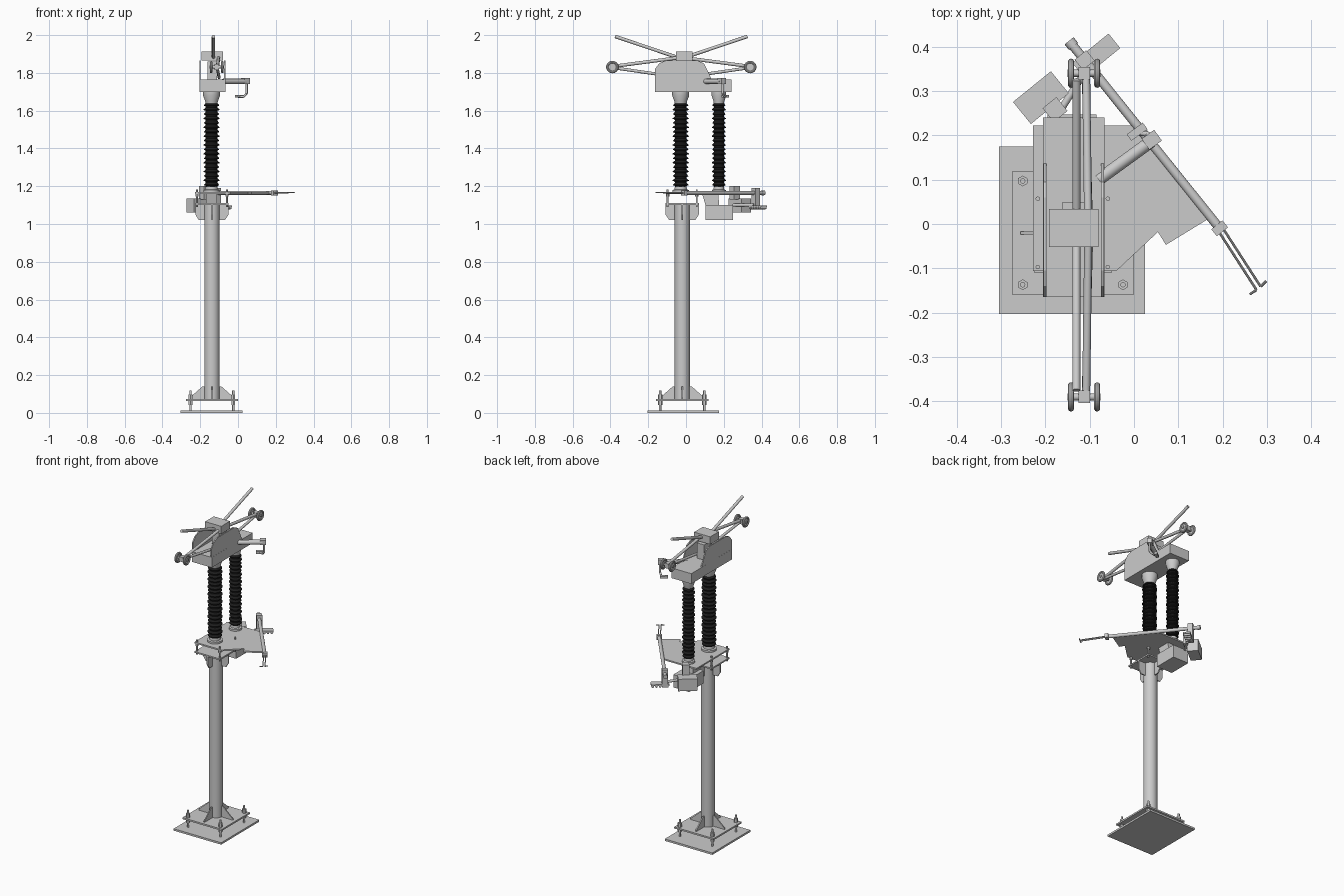
import bpy, bmesh, math
from mathutils import Vector, Matrix

if "Cube" in bpy.data.objects:
    bpy.data.objects.remove(bpy.data.objects["Cube"])

CX, CY = -0.138, -0.02          # column axis
BLACK = bpy.data.materials.new("black_polymer")
BLACK.diffuse_color = (0.012, 0.012, 0.012, 1)
BLACK.use_nodes = True
BLACK.node_tree.nodes["Principled BSDF"].inputs["Base Color"].default_value = BLACK.diffuse_color


def finish(name, bm, smooth=False, mat=None):
    bmesh.ops.recalc_face_normals(bm, faces=bm.faces)
    me = bpy.data.meshes.new(name)
    bm.to_mesh(me)
    bm.free()
    ob = bpy.data.objects.new(name, me)
    bpy.context.collection.objects.link(ob)
    if mat:
        me.materials.append(mat)
    if smooth:
        bpy.ops.object.select_all(action='DESELECT')
        ob.select_set(True)
        bpy.context.view_layer.objects.active = ob
        bpy.ops.object.shade_smooth_by_angle(angle=math.radians(35))
    return ob


def box(name, c, s, rot=0):
    bm = bmesh.new()
    m = Matrix.Translation(c) @ Matrix.Rotation(math.radians(rot), 4, 'Z') @ Matrix.Diagonal((*s, 1))
    bmesh.ops.create_cube(bm, size=1, matrix=m)
    return finish(name, bm)


def rod(name, a, b, r, seg=20):
    a, b = Vector(a), Vector(b)
    d = b - a
    m = Matrix.Translation((a + b) / 2) @ d.to_track_quat('Z', 'Y').to_matrix().to_4x4()
    bm = bmesh.new()
    bmesh.ops.create_cone(bm, cap_ends=True, segments=seg, radius1=r, radius2=r, depth=d.length, matrix=m)
    return finish(name, bm, seg > 8)


def lathe(name, prof, x, y, seg=36, mat=None):
    bm = bmesh.new()
    rings = [[bm.verts.new((x + r * math.cos(2 * math.pi * i / seg),
                            y + r * math.sin(2 * math.pi * i / seg), z)) for i in range(seg)] for r, z in prof]
    for p, q in zip(rings, rings[1:]):
        for i in range(seg):
            j = (i + 1) % seg
            bm.faces.new((p[i], p[j], q[j], q[i]))
    bm.faces.new(rings[0])
    bm.faces.new(rings[-1])
    return finish(name, bm, True, mat)


def plate(name, pts, origin, u, v, t):
    # flat outline in the u/v plane, thickened evenly about the plane
    o, u, v = Vector(origin), Vector(u), Vector(v)
    n = u.cross(v).normalized()
    bm = bmesh.new()
    f = bm.faces.new([bm.verts.new(o + u * p + v * q - n * t / 2) for p, q in pts])
    g = bmesh.ops.extrude_face_region(bm, geom=[f])
    bmesh.ops.translate(bm, vec=n * t, verts=[e for e in g['geom'] if isinstance(e, bmesh.types.BMVert)])
    return finish(name, bm)


X, Y, Z = (1, 0, 0), (0, 1, 0), (0, 0, 1)

# foot: ground plate, raised base plate, anchor bolts
box("ground_plate", (-0.14, -0.014, 0.006), (0.33, 0.378, 0.012))
box("base_plate", (CX, CY, 0.068), (0.275, 0.277, 0.01))
for sx in (-1, 1):
    for sy in (-1, 1):
        x, y = CX + sx * 0.113, CY + sy * 0.117
        rod("anchor_bolt", (x, y, 0.01), (x, y, 0.118), 0.006, 12)
        for z0, z1 in ((0.042, 0.063), (0.073, 0.098)):
            rod("anchor_nut", (x, y, z0), (x, y, z1), 0.012, 6)

# column with foot gussets and head gussets
rod("column", (CX, CY, 0.07), (CX, CY, 1.105), 0.04, 40)
for d in (X, Y, (-1, 0, 0), (0, -1, 0)):
    plate("foot_gusset", [(0.035, 0.073), (0.118, 0.073), (0.118, 0.08), (0.05, 0.14), (0.035, 0.14)],
          (CX, CY, 0), d, Z, 0.007)
    plate("head_gusset", [(0.035, 1.105), (0.088, 1.105), (0.088, 1.05), (0.07, 1.022), (0.035, 1.022)],
          (CX, CY, 0), d, Z, 0.007)
box("head_plate", (CX, CY, 1.106), (0.176, 0.178, 0.009))

# platform plate carried on four studs
outline = [(-0.228, 0.222), (-0.228, -0.106), (-0.04, -0.106), (0.054, -0.018), (0.072, -0.047),
           (0.167, 0.011), (0.014, 0.222)]
plate("platform_plate", outline, (0, 0, 1.164), X, Y, 0.009)
for sx in (-1, 1):
    for sy in (-1, 1):
        x, y = CX + sx * 0.079, CY + sy * 0.077
        rod("platform_stud", (x, y, 1.09), (x, y, 1.182), 0.005, 12)
        rod("platform_nut", (x, y, 1.145), (x, y, 1.159), 0.009, 6)

# insulators: ribbed black bodies with metal flanges and caps
for name, y, r in (("main", -0.028, 0.043), ("rear", 0.174, 0.037)):
    n, z0, z1 = 19, 1.195, 1.64
    p = (z1 - z0) / n
    prof = []
    for i in range(n):
        z = z0 + i * p
        k = r if i % 2 else r * 0.93
        prof += [(r * 0.72, z), (r * 0.74, z + 0.3 * p), (k, z + 0.42 * p), (k, z + 0.56 * p), (r * 0.74, z + 0.95 * p)]
    lathe(name + "_insulator", prof, -0.14, y, 32, BLACK)
    lathe(name + "_flange", [(r, 1.168), (r, 1.18), (r * 0.75, 1.183), (r * 0.72, 1.2)], -0.14, y)
    lathe(name + "_cap", [(r * 0.72, 1.635), (r * 0.78, 1.65), (r * 1.05, 1.68), (r * 1.05, 1.702)], -0.14, y)

# head housing: tray, two side panels, top block
box("housing_tray", (-0.136, 0.038, 1.732), (0.138, 0.405, 0.064))
panel = [(-0.165, 1.70), (-0.165, 1.82), (-0.14, 1.852), (-0.105, 1.866), (0.06, 1.866),
         (0.095, 1.85), (0.115, 1.81), (0.137, 1.764), (0.137, 1.70)]
for x in (-0.201, -0.071):
    plate("housing_panel", panel, (x, 0, 0), Y, Z, 0.007)
box("top_block", (-0.136, -0.009, 1.889), (0.112, 0.086, 0.048))
box("inner_block", (-0.136, 0.01, 1.81), (0.05, 0.08, 0.10))

# swing arms, mirrored front to back about the arm centre
AY = -0.025
for s in (-1, 1):
    rod("upper_arm", (-0.13, AY, 1.875), (-0.13, AY + s * 0.35, 1.993), 0.009)
    ry = AY + s * 0.365
    rod("link_high", (-0.103, AY, 1.882), (-0.108, ry, 1.834), 0.009)
    rod("link_low", (-0.10, AY, 1.775), (-0.11, ry, 1.828), 0.008)
    box("roller_block", (-0.1125, ry, 1.831), (0.026, 0.028, 0.03))
    rod("roller_axle", (-0.15, ry, 1.831), (-0.075, ry, 1.831), 0.008)
    for x in (-0.142, -0.083):
        bpy.ops.mesh.primitive_torus_add(major_radius=0.026, minor_radius=0.007, major_segments=32, minor_segments=10,
                                         location=(x, ry, 1.831), rotation=(0, math.pi / 2, 0))
        bpy.context.object.name = "roller_rim"
        bpy.ops.object.shade_smooth_by_angle(angle=math.radians(35))
        rod("roller_disc", (x - 0.003, ry, 1.831), (x + 0.003, ry, 1.831), 0.025, 28)

# terminal arm with hanging contact hook
rod("terminal_arm", (-0.08, 0.1, 1.755), (0.04, 0.187, 1.755), 0.014)
box("terminal_end", (0.04, 0.19, 1.757), (0.035, 0.03, 0.03), 36)
hook = [(0.046, 0.193, 1.765), (0.046, 0.193, 1.69), (0.03, 0.203, 1.674), (0.0, 0.207, 1.674)]
for a, b in zip(hook, hook[1:]):
    rod("contact_hook", a, b, 0.006, 12)
box("contact_foot", (0.007, 0.208, 1.676), (0.045, 0.018, 0.014), 36)

# blade rod lying beside the platform, with forked tip
A, B = Vector((-0.144, 0.41, 1.165)), Vector((0.195, -0.012, 1.165))
D = (B - A).normalized()
S = Vector((-D.y, D.x, 0))
rod("blade_rod", A, B, 0.0105)
rod("blade_end_ring", A - D * 0.004, A + D * 0.012, 0.013)
box("blade_collar", B - D * 0.003, (0.032, 0.02, 0.026), math.degrees(math.atan2(S.y, S.x)))
for s in (-1, 1):
    tip = Vector((0.281, -0.145, 1.166)) + S * s * 0.006
    rod("fork_prong", B + S * s * 0.006, tip, 0.003, 10)
    rod("fork_tip", tip, tip + S * s * 0.018 - D * 0.002, 0.003, 10)

# blade pivot post, cross bar and its row of contact fingers
box("pivot_post", A + D * 0.052 + Vector((0, 0, -0.03)), (0.034, 0.03, 0.11), 39)
box("cross_bar", (-0.085, 0.38, 1.094), (0.105, 0.042, 0.009), 39)
for i in range(5):
    t = (i - 2) * 0.021
    c = Vector((-0.085 + 0.777 * t, 0.38 + 0.629 * t, 1.085))
    w = Vector((-0.629, 0.777, 0)) * 0.02
    rod("contact_finger", c - w, c + w, 0.007, 14)

# drive boxes hung under the rear of the platform
box("drive_box", (-0.14, 0.175, 1.061), (0.11, 0.145, 0.08), 0)
plate("drive_hanger", [(0.085, 1.162), (0.17, 1.162), (0.18, 1.06), (0.115, 1.06)], (-0.14, 0, 0), Y, Z, 0.06)
box("side_box", (-0.21, 0.285, 1.098), (0.11, 0.064, 0.075), 39)
box("side_box_post", (-0.178, 0.258, 1.165), (0.04, 0.04, 0.07), 39)
rod("drive_shaft", (-0.17, 0.25, 1.1), (-0.1, 0.36, 1.1), 0.008)
